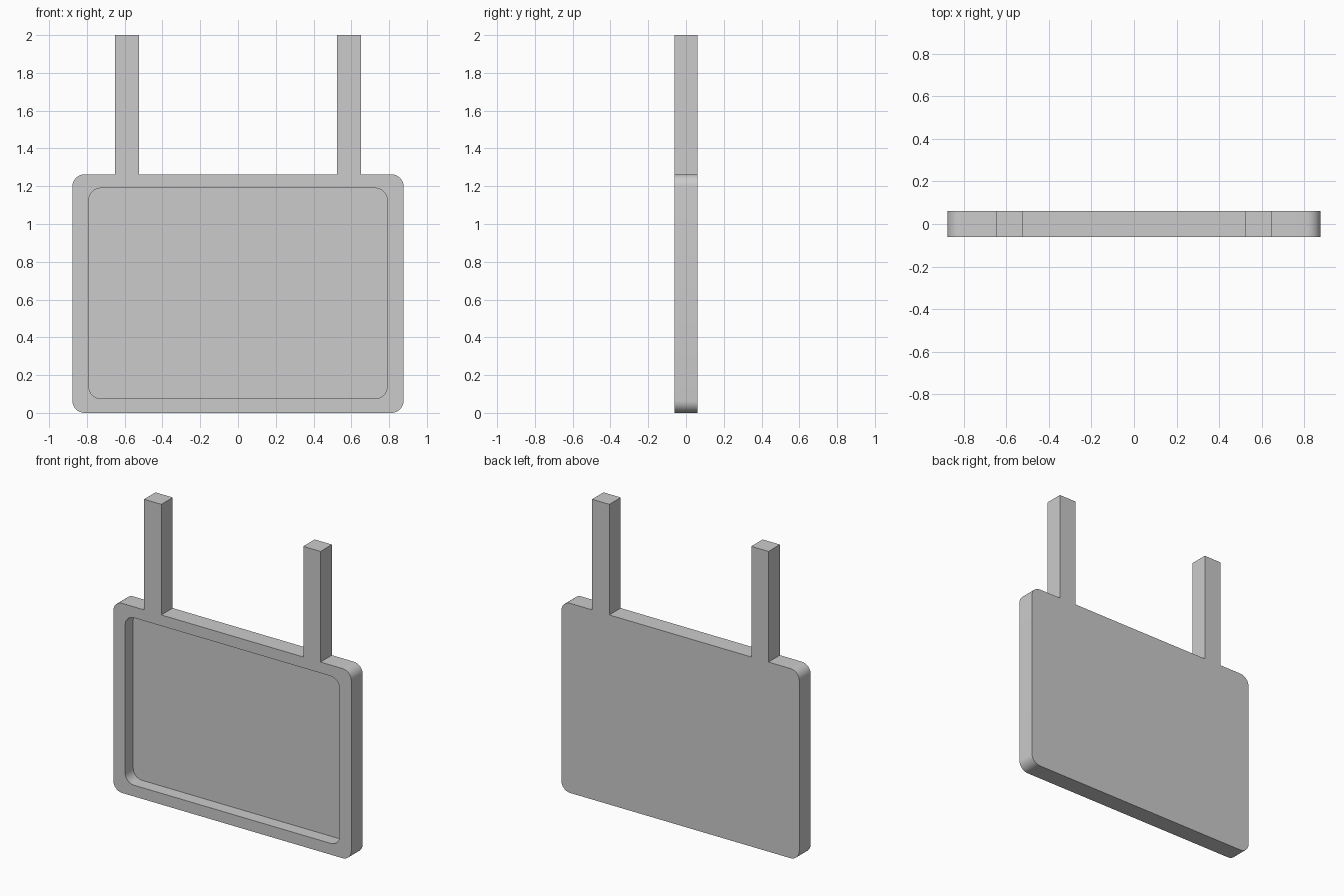
import bpy, bmesh
from math import cos, sin, pi

if "Cube" in bpy.data.objects:
    bpy.data.objects.remove(bpy.data.objects["Cube"])

HALF_Y = 0.06          # half thickness
FLOOR_Y = 0.025        # depth position of the recess floor
TOP = 1.263            # top of the panel
SEG = 8                # segments per rounded corner


def arc(cx, cz, r, start):
    """Quarter circle, counter-clockwise from the start angle."""
    return [(cx + r * cos(start + pi / 2 * i / SEG),
             cz + r * sin(start + pi / 2 * i / SEG)) for i in range(SEG + 1)]


def right_half(x, z0, z1, r):
    """Right half of a rounded rectangle, bottom to top."""
    return arc(x - r, z0 + r, r, -pi / 2) + arc(x - r, z1 - r, r, 0)


def mirrored(half):
    return half + [(-x, z) for x, z in reversed(half)]


def add_loop(bm, pts, y):
    vs = [bm.verts.new((x, y, z)) for x, z in pts]
    es = [bm.edges.new((vs[i], vs[(i + 1) % len(vs)])) for i in range(len(vs))]
    return vs, es


def add_walls(bm, a, b):
    n = len(a)
    for i in range(n):
        j = (i + 1) % n
        bm.faces.new((a[i], a[j], b[j], b[i]))


# Outline of the panel with its two hanging posts, and of the recess
post = [(0.65, TOP), (0.65, 2.0), (0.523, 2.0), (0.523, TOP)]
outline = mirrored(right_half(0.877, 0.0, TOP, 0.065) + post)
recess = mirrored(right_half(0.79, 0.075, 1.19, 0.065))

bm = bmesh.new()

# Outer body: sides and flat back
front, front_edges = add_loop(bm, outline, -HALF_Y)
back, _ = add_loop(bm, outline, HALF_Y)
add_walls(bm, front, back)
bm.faces.new(back)

# Recess: inner walls and floor
rim, rim_edges = add_loop(bm, recess, -HALF_Y)
floor, _ = add_loop(bm, recess, FLOOR_Y)
add_walls(bm, rim, floor)
bm.faces.new(floor)

# Front border between the outline and the recess
bmesh.ops.triangle_fill(bm, use_beauty=True, edges=front_edges + rim_edges,
                        normal=(0, -1, 0))
bmesh.ops.recalc_face_normals(bm, faces=bm.faces[:])

mesh = bpy.data.meshes.new("hanging_sign")
bm.to_mesh(mesh)
bm.free()
sign = bpy.data.objects.new("hanging_sign", mesh)
bpy.context.collection.objects.link(sign)

# Smooth rounded corners, sharp edges elsewhere
bpy.context.view_layer.objects.active = sign
sign.select_set(True)
bpy.ops.object.shade_smooth_by_angle(angle=pi / 6)
